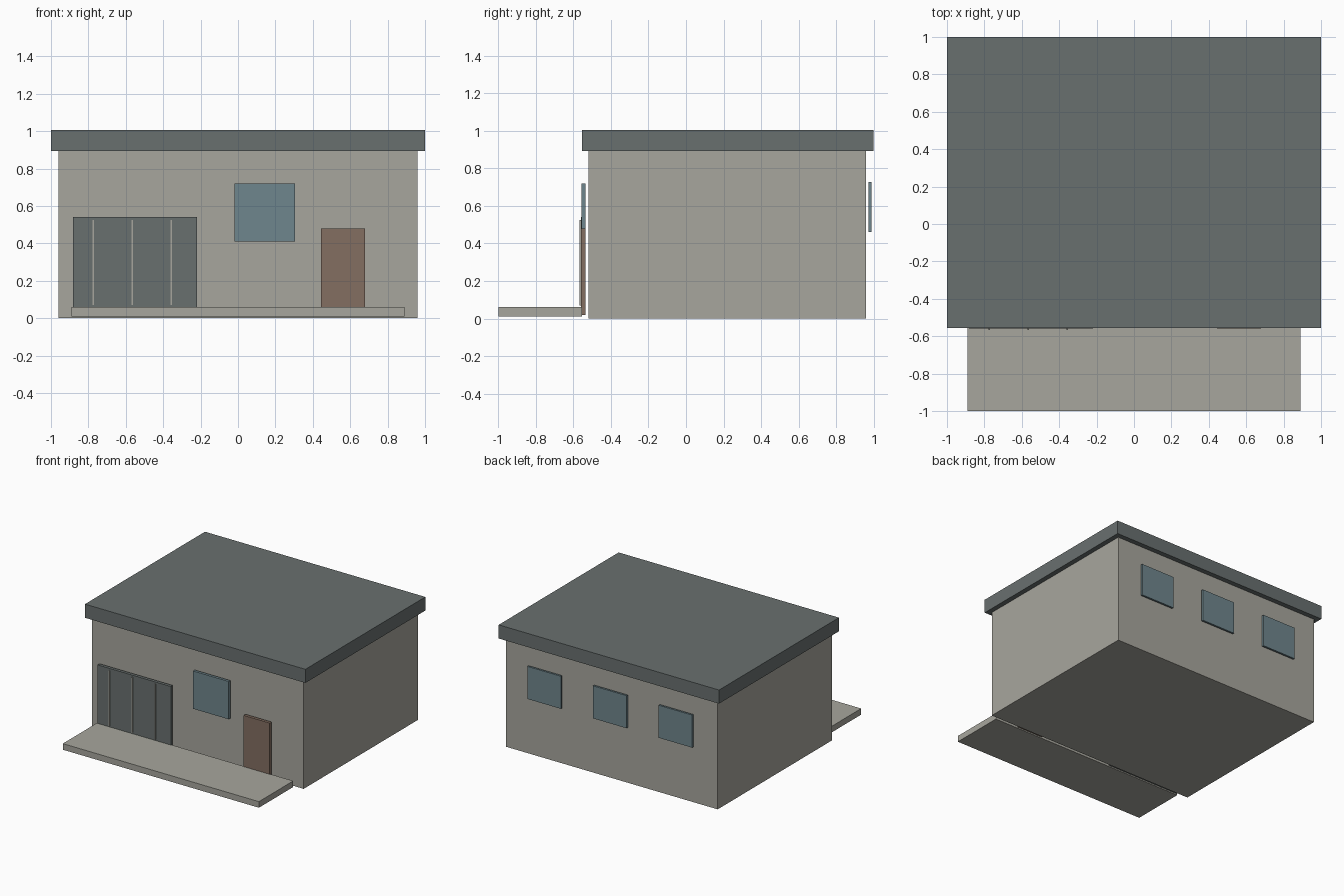
import bpy

cube = bpy.data.objects.get("Cube")
if cube:
    bpy.data.objects.remove(cube, do_unlink=True)


def material(name, rgb):
    mat = bpy.data.materials.new(name)
    mat.use_nodes = True
    mat.diffuse_color = (*rgb, 1)
    mat.node_tree.nodes["Principled BSDF"].inputs["Base Color"].default_value = (*rgb, 1)
    return mat


plaster = material("warm grey plaster", (0.386, 0.381, 0.337))
slate = material("slate grey", (0.141, 0.162, 0.159))
glass = material("blue grey glass", (0.159, 0.238, 0.266))
wood = material("brown wood", (0.227, 0.156, 0.120))


def box(name, x, y, z, mat):
    """Box spanning the given (low, high) range on each axis."""
    spans = (x, y, z)
    bpy.ops.mesh.primitive_cube_add(size=1, location=[(a + b) / 2 for a, b in spans])
    obj = bpy.context.object
    obj.name = obj.data.name = name
    obj.scale = [b - a for a, b in spans]
    bpy.ops.object.transform_apply(location=False, rotation=False, scale=True)
    obj.data.materials.append(mat)
    return obj


# Main volume, overhanging flat roof and front terrace
box("walls", (-0.96, 0.96), (-0.52, 0.96), (0, 0.9), plaster)
box("roof", (-1, 1), (-0.555, 1), (0.893, 1.005), slate)
box("terrace", (-0.89, 0.89), (-1, -0.555), (0.01, 0.06), plaster)

# Front openings, standing slightly proud of the wall
box("sliding_door", (-0.883, -0.218), (-0.56, -0.535), (0.02, 0.54), slate)
box("front_door", (0.443, 0.68), (-0.56, -0.535), (0.02, 0.48), wood)
box("front_window", (-0.018, 0.306), (-0.557, -0.535), (0.41, 0.72), glass)

# Thin dividers on the sliding door
for i, x in enumerate((-0.774, -0.566, -0.358)):
    box(f"door_divider_{i + 1}", (x - 0.004, x + 0.004), (-0.568, -0.558), (0.07, 0.525), plaster)

# Row of three back windows
for side, x in (("right", -0.595), ("middle", 0), ("left", 0.595)):
    box(f"back_window_{side}", (x - 0.152, x + 0.152), (0.972, 0.988), (0.46, 0.727), glass)
